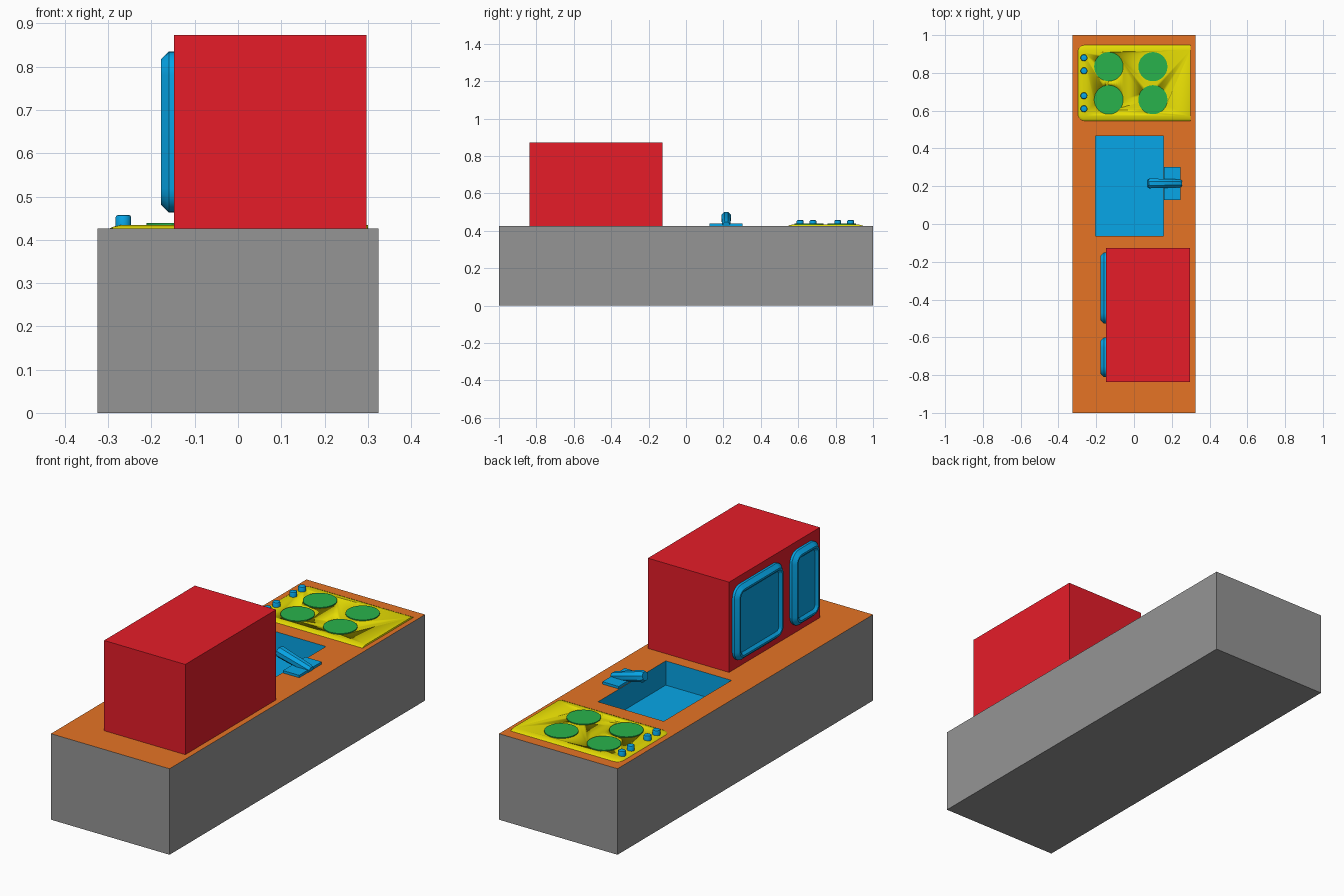
import bpy, bmesh, math
from mathutils import Vector

if "Cube" in bpy.data.objects:
    bpy.data.objects.remove(bpy.data.objects["Cube"])

TOP = 0.426


def mat(name, rgb):
    m = bpy.data.materials.new(name)
    m.diffuse_color = (*rgb, 1)
    m.use_nodes = True
    m.node_tree.nodes["Principled BSDF"].inputs["Base Color"].default_value = m.diffuse_color
    return m


GREY = mat("grey", (0.30, 0.30, 0.30))
ORANGE = mat("orange", (0.79, 0.175, 0.018))
RED = mat("red", (0.79, 0.012, 0.022))
BLUE = mat("blue", (0.002, 0.38, 0.80))
YELLOW = mat("yellow", (0.79, 0.72, 0.001))
GREEN = mat("green", (0.022, 0.45, 0.072))


def loft(name, rings, mats, smooth=False, band_mats=None):
    """Skin a list of equal-length rings and cap both ends.
    band_mats: material index for start cap, each band, end cap."""
    bm = bmesh.new()
    loops = [[bm.verts.new(p) for p in r] for r in rings]
    n = len(loops[0])
    bands = [[bm.faces.new(loops[0])]]
    for a, b in zip(loops, loops[1:]):
        bands.append([bm.faces.new((a[i], a[(i + 1) % n], b[(i + 1) % n], b[i]))
                      for i in range(n)])
    bands.append([bm.faces.new(loops[-1])])
    if band_mats:
        for faces, idx in zip(bands, band_mats):
            for f in faces:
                f.material_index = idx
    bmesh.ops.recalc_face_normals(bm, faces=bm.faces)
    me = bpy.data.meshes.new(name)
    bm.to_mesh(me)
    bm.free()
    for m in mats:
        me.materials.append(m)
    ob = bpy.data.objects.new(name, me)
    bpy.context.collection.objects.link(ob)
    if smooth:
        bpy.ops.object.select_all(action='DESELECT')
        ob.select_set(True)
        bpy.context.view_layer.objects.active = ob
        bpy.ops.object.shade_smooth_by_angle(angle=math.radians(35))
    return ob


def cut(ob, tool):
    m = ob.modifiers.new("cut", 'BOOLEAN')
    m.operation = 'DIFFERENCE'
    m.solver = 'EXACT'
    m.object = tool


def rect(x0, x1, y0, y1, z):
    return [(x0, y0, z), (x1, y0, z), (x1, y1, z), (x0, y1, z)]


def rounded(a0, a1, b0, b1, radii, seg=5):
    """Rounded rectangle; radii for corners a0b0, a1b0, a1b1, a0b1."""
    pts = []
    corners = ((a0, b0, 1, 1), (a1, b0, -1, 1), (a1, b1, -1, -1), (a0, b1, 1, -1))
    for k, ((a, b, sa, sb), r) in enumerate(zip(corners, radii)):
        for s in range(seg + 1):
            t = math.pi * (1 + k / 2) + math.pi / 2 * s / seg
            pts.append((a + sa * r + r * math.cos(t), b + sb * r + r * math.sin(t)))
    return pts


def disc(cx, cy, r, z, n):
    return [(cx + r * math.cos(2 * math.pi * i / n),
             cy + r * math.sin(2 * math.pi * i / n), z) for i in range(n)]


# Counter with a sunken sink: base, sides, worktop, basin walls, basin floor
counter = loft("counter_with_sink", [
    rect(-0.325, 0.325, -1, 1, 0),
    rect(-0.325, 0.325, -1, 1, TOP),
    rect(-0.205, 0.155, -0.063, 0.467, TOP),
    rect(-0.205, 0.155, -0.063, 0.467, TOP - 0.12),
], [GREY, ORANGE, BLUE], band_mats=[0, 0, 1, 2, 2])

# Opening in the worktop under the hob
opening = loft("hob_opening_cutter",
               [rect(-0.28, 0.285, 0.56, 0.933, z) for z in (0.36, 0.5)], [GREY])
opening.hide_render = True
opening.hide_viewport = True
cut(counter, opening)

# Oven cabinet
loft("cabinet", [rect(-0.148, 0.297, -0.837, -0.126, z) for z in (TOP, 0.873)], [RED])


# Framed doors with chamfered rims and a recessed panel
def door(name, y0, y1):
    profile = [(-0.146, 0), (-0.160, 0), (-0.178, 0.018),
               (-0.178, 0.027), (-0.166, 0.039)]
    rings = []
    for x, i in profile:
        r = max(0.055 - i, 0.012)
        ring = rounded(y0 + i, y1 - i, 0.463 + i, 0.835 - i, [r] * 4)
        rings.append([(x, y, z) for y, z in ring])
    loft(name, rings, [BLUE], smooth=True)


door("large_door", -0.527, -0.15)
door("small_door", -0.81, -0.60)

# Hob plate, sloped on three sides
hob_rings = []
for z, i, r in ((TOP - 0.002, 0, 0.035), (TOP + 0.001, 0.002, 0.034),
                (TOP + 0.005, 0.012, 0.028), (TOP + 0.008, 0.027, 0.02)):
    ring = rounded(-0.298 + i, 0.30, 0.545 + i, 0.948 - i, [r, 0.003, 0.003, r])
    hob_rings.append([(x, y, z) for x, y in ring])
hob = loft("hob_plate", hob_rings, [YELLOW], smooth=True)

# Burners, set into the hob plate
for x in (-0.134, 0.10):
    for y in (0.658, 0.833):
        cut(hob, loft("burner", [disc(x, y, 0.077, z, 32) for z in (0.41, 0.4385)],
                      [GREEN], smooth=True))

# Hob knobs
for y in (0.610, 0.679, 0.811, 0.880):
    loft("knob", [disc(-0.265, y, r, z, 16) for r, z in
                  ((0.018, TOP + 0.004), (0.018, 0.452), (0.016, 0.456), (0.013, 0.457))],
         [BLUE], smooth=True)

# Tap base plate
loft("tap_base", [rect(0.158, 0.247, 0.126, 0.302, z) for z in (TOP, 0.438)], [BLUE])

# Tap spout: a slanted octagonal bar, widening as it rises towards the basin
start, end = Vector((0.25, 0.215, 0.430)), Vector((0.073, 0.215, 0.479))
axis = (end - start).normalized()
side = Vector((0, 1, 0))
up = axis.cross(side)
spout = []
for t, r in ((0, 0.019), (0.06, 0.023), (0.94, 0.028), (1.0, 0.022)):
    c = start.lerp(end, t)
    spout.append([c + (side * math.cos(a) + up * math.sin(a)) * r
                  for a in (2 * math.pi * (k + 0.5) / 8 for k in range(8))])
loft("tap_spout", spout, [BLUE], smooth=True)
